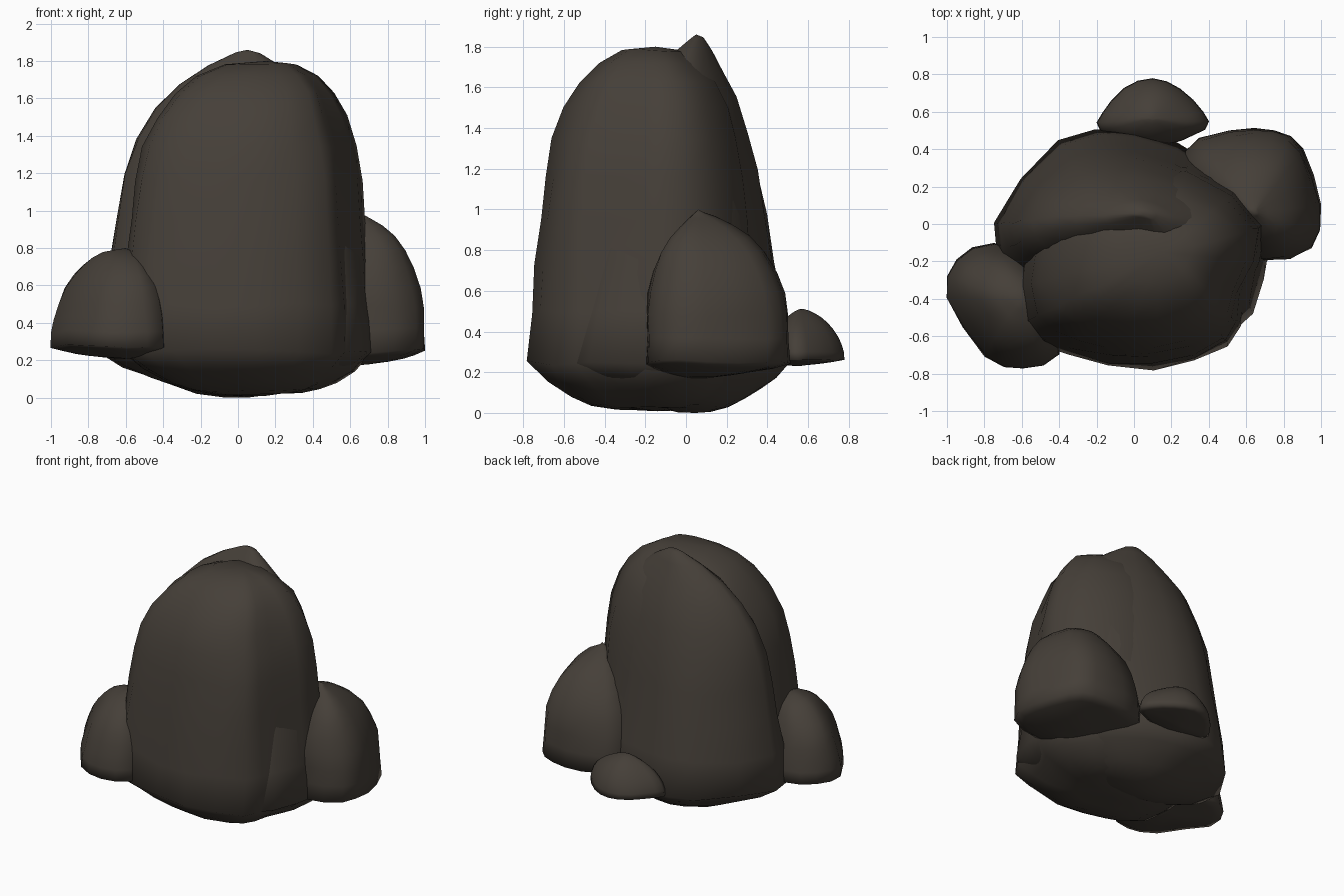
import bpy, bmesh, math
from mathutils import Vector, noise

if "Cube" in bpy.data.objects:
    bpy.data.objects.remove(bpy.data.objects["Cube"], do_unlink=True)

stone = bpy.data.materials.new("dark brown stone")
stone.use_nodes = True
colour = (0.06, 0.05, 0.04, 1)
stone.diffuse_color = colour
bsdf = stone.node_tree.nodes["Principled BSDF"]
bsdf.inputs["Base Color"].default_value = colour
bsdf.inputs["Roughness"].default_value = 0.9

DOME_STEPS = 10
BELLY_STEPS = 5


def rounded(points):
    """Closed outline with a softened midpoint added on every edge."""
    pts = [Vector(p) for p in points]
    result = []
    for i, p in enumerate(pts):
        following = pts[(i + 1) % len(pts)]
        beyond = pts[(i + 2) % len(pts)]
        middle = (p + following) * 0.5
        bulge = (p + following - pts[i - 1] - beyond) / 16
        result += [p, middle + bulge]
    return result


def rock(name, outline, peak, base, depth, power, blunt, taper=(0, 0), belly=2, rough=0.02):
    """Dome from the outline at base height up to the peak, with a belly below."""
    outline = rounded(outline)
    peak = Vector(peak)

    # each level is a height with its widths along x and y
    levels = []
    for i in range(1, BELLY_STEPS + 1):
        width = i / (BELLY_STEPS + 1)
        levels.append((base - depth * (1 - width ** belly), width, width))
    for i in range(DOME_STEPS):
        t = math.sin(i / DOME_STEPS * math.pi / 2)
        width = (1 - t ** power) ** blunt
        levels.append((base + t * (peak.z - base),
                       width * (1 - taper[0] * t), width * (1 - taper[1] * t)))

    bm = bmesh.new()
    rings = []
    for z, wide, deep in levels:
        ring = []
        for p in outline:
            offset = p - peak.xy
            co = Vector((peak.x + offset.x * wide, peak.y + offset.y * deep, z))
            # slight weathering of the surface
            co += noise.noise_vector(co * 4) * rough
            co.z = max(co.z, 0)
            ring.append(bm.verts.new(co))
        rings.append(ring)

    # skin the levels, then close the belly and the peak
    count = len(outline)
    for low, high in zip(rings, rings[1:]):
        for i in range(count):
            bm.faces.new((low[i - 1], low[i], high[i], high[i - 1]))
    for ring, z in ((rings[0], base - depth), (rings[-1], peak.z)):
        pole = bm.verts.new((peak.x, peak.y, z))
        for i in range(count):
            bm.faces.new((ring[i - 1], ring[i], pole))
    bmesh.ops.recalc_face_normals(bm, faces=bm.faces)
    for face in bm.faces:
        face.smooth = True

    mesh = bpy.data.meshes.new(name)
    bm.to_mesh(mesh)
    bm.free()
    mesh.materials.append(stone)
    bpy.context.collection.objects.link(bpy.data.objects.new(name, mesh))


# tall front boulder
rock("front_boulder",
     [(-.6, -.1), (-.6, -.55), (-.35, -.7), (.1, -.78), (.5, -.65),
      (.6, -.4), (.73, 0), (.3, .35), (-.3, .3)],
     peak=(.15, -.15, 1.8), base=.25, depth=.24, power=5, blunt=.4,
     taper=(.15, .2), belly=3)

# broad rear boulder with the highest peak
rock("rear_boulder",
     [(-.75, 0), (-.6, -.3), (0, -.5), (.5, -.6), (.7, -.3),
      (.7, 0), (.45, .3), (0, .5), (-.4, .45)],
     peak=(.05, .05, 1.86), base=.25, depth=.25, power=6, blunt=.8, taper=(.25, .55))

# rounded rock beside the front boulder
rock("right_side_rock",
     [(-1, -.4), (-.8, -.7), (-.6, -.77), (-.4, -.7), (-.4, -.4),
      (-.5, -.2), (-.75, -.1), (-.95, -.2)],
     peak=(-.6, -.4, .8), base=.27, depth=.06, power=2, blunt=.5)

# taller rock on the other side
rock("left_side_rock",
     [(.25, .35), (.4, 0), (.7, -.2), (.95, -.13), (1, .1),
      (.9, .4), (.75, .5), (.5, .5)],
     peak=(.65, .06, 1), base=.25, depth=.07, power=3, blunt=.8)

# small rock at the back
rock("back_rock",
     [(-.18, .5), (-.17, .6), (-.05, .73), (.1, .78), (.25, .73),
      (.37, .6), (.38, .5), (.1, .4)],
     peak=(.1, .56, .51), base=.26, depth=.03, power=2, blunt=.7, rough=.01)
